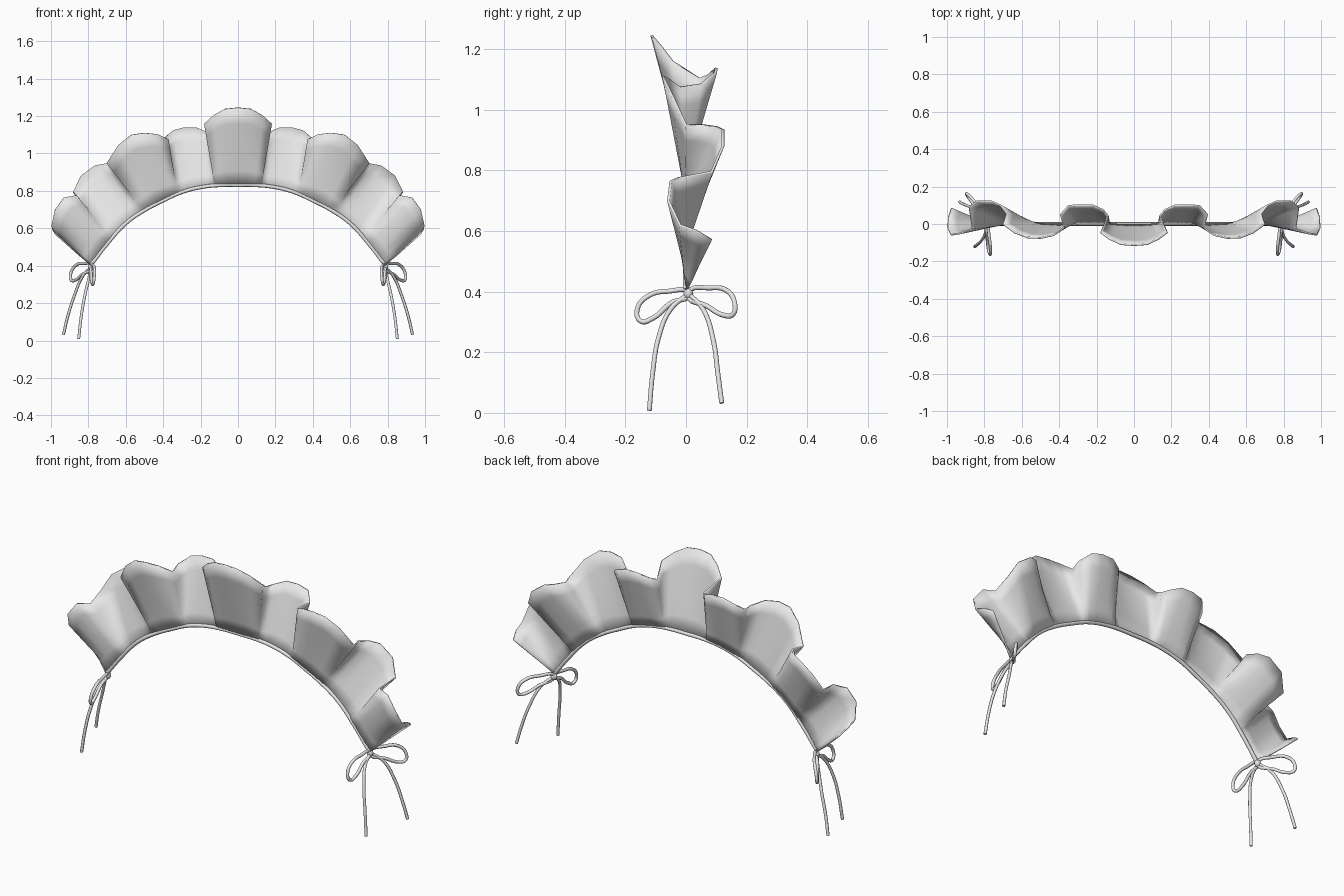
import bpy, bmesh
from mathutils import Vector

if "Cube" in bpy.data.objects:
    bpy.data.objects.remove(bpy.data.objects["Cube"])

mat = bpy.data.materials.new("light grey cloth")
mat.diffuse_color = (0.8, 0.8, 0.8, 1)
mat.use_nodes = True
mat.node_tree.nodes["Principled BSDF"].inputs["Base Color"].default_value = mat.diffuse_color

# Lower arc of the band as (x, z), right half
ARC = [(0, .825), (.1, .824), (.2, .813), (.3, .787), (.4, .742), (.5, .69),
       (.6, .62), (.7, .51), (.785, .40)]

# Scalloped rim, right half: arc x, then rim x, y, z
RIM = [
    (0, 0, -.113, 1.245), (.05, .07, -.108, 1.238), (.09, .13, -.08, 1.205), (.12, .178, -.045, 1.16),
    (.132, .14, .045, 1.105), (.16, .165, .075, 1.115), (.20, .22, .10, 1.137), (.25, .29, .10, 1.138),
    (.29, .35, .098, 1.122), (.312, .392, .05, 1.085),
    (.327, .375, -.02, 1.075), (.35, .43, -.06, 1.103), (.39, .50, -.075, 1.11), (.43, .57, -.072, 1.10),
    (.47, .64, -.045, 1.045), (.50, .70, .0, .95),
    (.515, .68, .055, .95), (.54, .715, .10, .945), (.58, .765, .122, .935), (.63, .84, .122, .88),
    (.665, .882, .085, .795),
    (.68, .865, -.025, .775), (.70, .93, -.05, .765), (.73, .978, -.058, .70), (.76, .995, -.02, .62),
    (.775, .992, .035, .60), (.785, .975, .085, .57),
]


def arc_z(x):
    for (x0, z0), (x1, z1) in zip(ARC, ARC[1:]):
        if x <= x1 + 1e-6:
            return z0 + (z1 - z0) * (x - x0) / (x1 - x0)
    return ARC[-1][1]


def finish(ob, name):
    ob.name = name
    ob.data.materials.clear()
    ob.data.materials.append(mat)
    for p in ob.data.polygons:
        p.use_smooth = True
    return ob


# Ruffle: ruled strip from the arc to the rim, mirrored and thickened
bm = bmesh.new()
ROWS = 5
cols = []
for ax, x, y, z in RIM:
    low, high = Vector((ax, 0, arc_z(ax))), Vector((x, y, z))
    cols.append([bm.verts.new(low.lerp(high, r / ROWS)) for r in range(ROWS + 1)])
for a, b in zip(cols, cols[1:]):
    for r in range(ROWS):
        bm.faces.new((a[r], b[r], b[r + 1], a[r + 1]))
me = bpy.data.meshes.new("ruffle")
bm.to_mesh(me)
bm.free()
ruffle = bpy.data.objects.new("ruffle", me)
bpy.context.collection.objects.link(ruffle)
finish(ruffle, "ruffle")
m = ruffle.modifiers.new("mirror", 'MIRROR')
m.use_axis[0] = True
m.use_clip = True
m = ruffle.modifiers.new("thickness", 'SOLIDIFY')
m.thickness = 0.009
m.offset = 0


def cord(name, pts, radius, side, closed=False):
    """Round cord through the points, mirrored by side."""
    cu = bpy.data.curves.new(name, 'CURVE')
    cu.dimensions = '3D'
    cu.bevel_depth = radius
    cu.bevel_resolution = 2
    cu.resolution_u = 5
    cu.use_fill_caps = True
    sp = cu.splines.new('BEZIER')
    sp.bezier_points.add(len(pts) - 1)
    sp.use_cyclic_u = closed
    for bp, (x, y, z) in zip(sp.bezier_points, pts):
        bp.co = (x * side, y, z)
        bp.handle_left_type = bp.handle_right_type = 'AUTO'
    ob = bpy.data.objects.new(name, cu)
    bpy.context.collection.objects.link(ob)
    bpy.ops.object.select_all(action='DESELECT')
    ob.select_set(True)
    bpy.context.view_layer.objects.active = ob
    bpy.ops.object.convert(target='MESH')
    return finish(bpy.context.view_layer.objects.active, name)


# Hem along the lower arc
cord("hem", [(-x, 0, z + .006) for x, z in ARC[:0:-1]] + [(x, 0, z + .006) for x, z in ARC], .010, 1)

# Bow at each end: two loops, two tails and a knot
K = (.785, .008, .393)
BACK_LOOP = [K, (.825, .08, .412), (.865, .135, .403), (.892, .160, .365), (.893, .155, .325),
             (.872, .125, .322), (.835, .07, .352)]
FRONT_LOOP = [K, (.775, -.06, .401), (.768, -.12, .388), (.768, -.160, .345), (.775, -.150, .303),
              (.782, -.11, .312), (.785, -.05, .362)]
BACK_TAIL = [K, (.83, .055, .345), (.875, .09, .24), (.91, .105, .13), (.933, .118, .032)]
FRONT_TAIL = [K, (.795, -.05, .343), (.817, -.09, .25), (.838, -.11, .13), (.852, -.121, .008)]
for side, label in ((1, "right"), (-1, "left")):
    cord(label + "_back_loop", BACK_LOOP, .0085, side, True)
    cord(label + "_front_loop", FRONT_LOOP, .0085, side, True)
    cord(label + "_back_tail", BACK_TAIL, .008, side)
    cord(label + "_front_tail", FRONT_TAIL, .008, side)
    bpy.ops.mesh.primitive_uv_sphere_add(segments=12, ring_count=8, radius=1,
                                         location=(K[0] * side, K[1], K[2]))
    knot = bpy.context.object
    knot.scale = (.017, .016, .019)
    finish(knot, label + "_knot")
